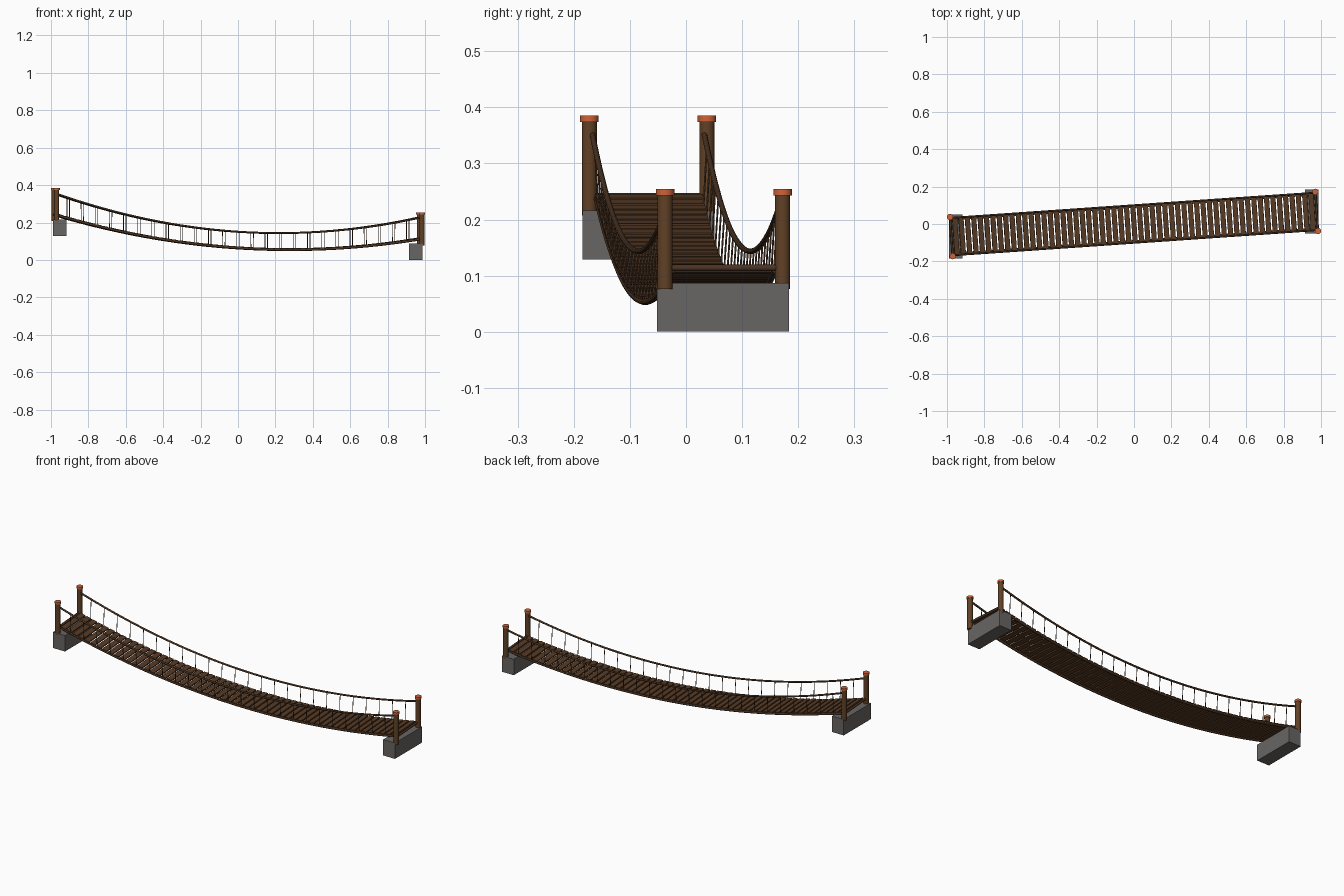
import bpy, math
from mathutils import Vector, Matrix

cube = bpy.data.objects.get("Cube")
if cube:
    bpy.data.objects.remove(cube)


def material(name, rgb):
    m = bpy.data.materials.new(name)
    m.use_nodes = True
    m.diffuse_color = (*rgb, 1)
    m.node_tree.nodes["Principled BSDF"].inputs["Base Color"].default_value = (*rgb, 1)
    return m


POST = material("post wood", (0.12, 0.053, 0.019))
PLANK = material("plank wood", (0.095, 0.043, 0.018))
ROPE = material("dark rope", (0.07, 0.034, 0.016))
CAP = material("copper cap", (0.62, 0.125, 0.04))
STONE = material("grey stone", (0.14, 0.133, 0.127))

ANGLE = math.atan2(0.135, 1.954)   # the deck runs slightly askew
TURN = Matrix.Rotation(ANGLE, 4, 'Z')
HALF = 0.97                        # half length of the hanging span


def place(s, side, z):
    """Point at s along the bridge and side across it."""
    return TURN @ Vector((s, side, z))


def sag_curve(start, end, sag):
    def height(s):
        t = s / HALF
        return (start + end) / 2 + (end - start) / 2 * t - sag * (1 - t * t)
    return height


deck_z = sag_curve(0.240, 0.113, 0.111)
rail_z = sag_curve(0.351, 0.226, 0.138)


def finish(obj, name, mat, smooth=False):
    obj.name = name
    obj.data.materials.append(mat)
    if smooth:
        bpy.ops.object.shade_smooth_by_angle()
    return obj


def box(name, loc, size, mat, rot=None):
    bpy.ops.mesh.primitive_cube_add(size=1)
    obj = bpy.context.object
    obj.data.transform(Matrix.Diagonal((*size, 1)))
    obj.matrix_world = Matrix.Translation(loc) @ (rot or Matrix())
    return finish(obj, name, mat)


def cylinder(name, loc, radius, bottom, top, mat, sides=16):
    bpy.ops.mesh.primitive_cylinder_add(vertices=sides, radius=radius, depth=top - bottom,
                                        location=(loc.x, loc.y, (bottom + top) / 2))
    return finish(bpy.context.object, name, mat, True)


def rope(name, paths, radius, mat, resolution=2):
    """One curve object holding a round rope along each path."""
    curve = bpy.data.curves.new(name, 'CURVE')
    curve.dimensions = '3D'
    curve.bevel_depth = radius
    curve.bevel_resolution = resolution
    curve.use_fill_caps = True
    for path in paths:
        spline = curve.splines.new('POLY')
        spline.points.add(len(path) - 1)
        for point, co in zip(spline.points, path):
            point.co = (*co, 1)
        spline.use_smooth = True
    curve.materials.append(mat)
    obj = bpy.data.objects.new(name, curve)
    bpy.context.collection.objects.link(obj)


# Stone footings, posts and caps at each end
for end, label, foot_x, foot_y, foot_top, post_low, post_top in (
        (-1, "right", -0.954, -0.067, 0.216, 0.207, 0.385),
        (1, "left", 0.95, 0.066, 0.087, 0.076, 0.254)):
    box(f"{label}_footing", (foot_x, foot_y, foot_top - 0.0435), (0.072, 0.235, 0.087), STONE)
    for side, face in ((-1, "front"), (1, "back")):
        p = place(end * 0.979, side * 0.105, 0)
        cylinder(f"{label}_{face}_post", p, 0.0135, post_low, post_top - 0.01, POST)
        cylinder(f"{label}_{face}_cap", p, 0.0165, post_top - 0.011, post_top, CAP)
    # Cross beam tying the two posts together at deck height
    z = deck_z(end * 0.975)
    rope(f"{label}_cross_beam", [[place(end * 0.979, -0.105, z), place(end * 0.979, 0.105, z)]],
         0.006, ROPE)

# Deck planks following the sag
COUNT = 57
for i in range(COUNT):
    s = -0.955 + 1.91 * i / (COUNT - 1)
    slope = math.atan2(deck_z(s + 0.01) - deck_z(s - 0.01), 0.02)
    box(f"plank_{i + 1}", place(s, 0, deck_z(s) + 0.003), (0.027, 0.192, 0.007), PLANK,
        TURN @ Matrix.Rotation(-slope, 4, 'Y'))

# Hand ropes, deck ropes and hangers on both sides
steps = [-HALF + 2 * HALF * i / 48 for i in range(49)]
hangers = [-0.91 + 1.82 * i / 24 for i in range(25)]
for side, face in ((-1, "front"), (1, "back")):
    rope(f"{face}_hand_rope", [[place(s, side * 0.1, rail_z(s)) for s in steps]], 0.005, ROPE)
    rope(f"{face}_deck_rope", [[place(s, side * 0.092, deck_z(s) - 0.003) for s in steps]],
         0.006, ROPE)
    rope(f"{face}_hangers", [[place(s, side * 0.094, deck_z(s) - 0.003),
                              place(s, side * 0.1, rail_z(s))] for s in hangers], 0.0018, ROPE, 1)
